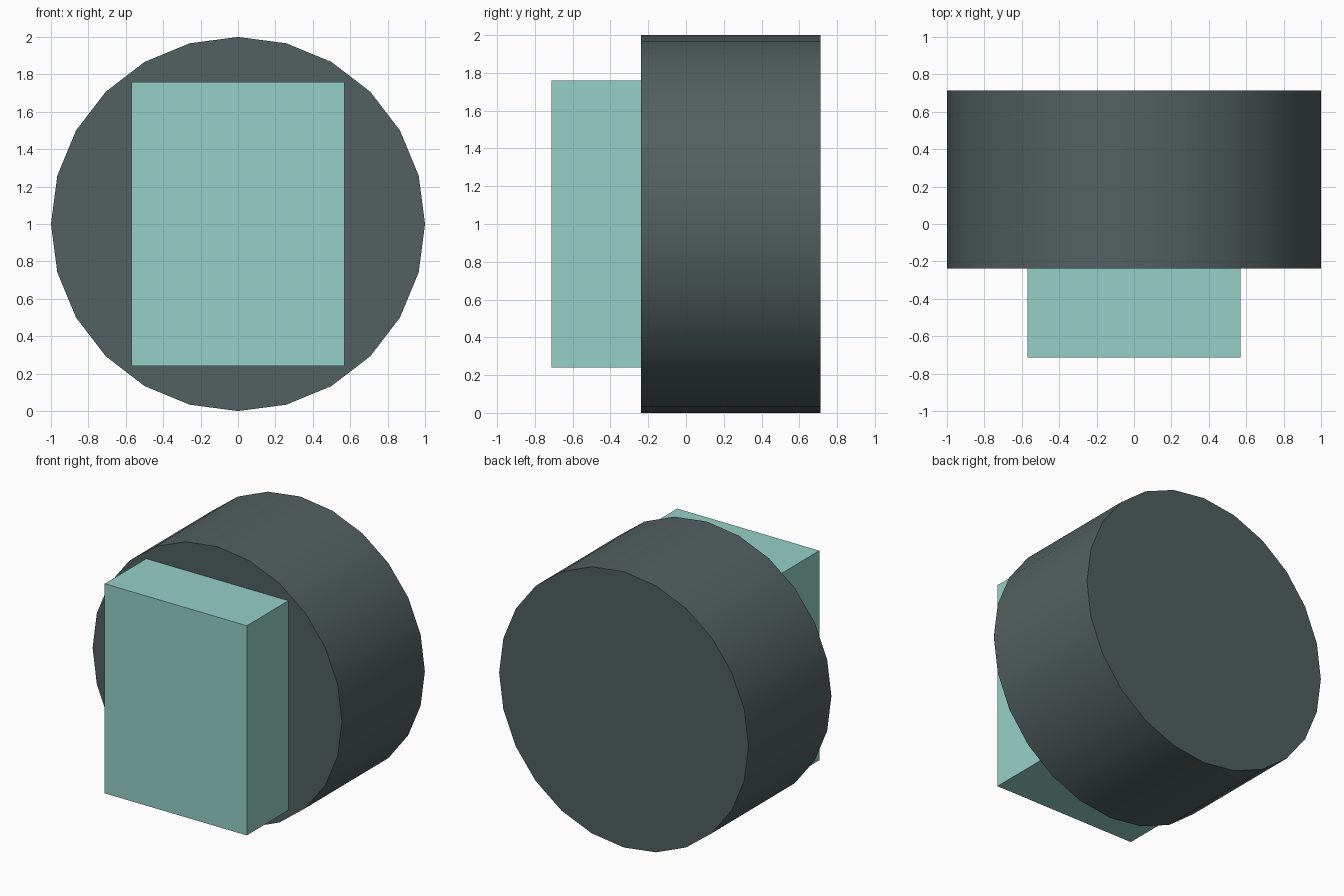
import bpy
import math

if "Cube" in bpy.data.objects:
    bpy.data.objects.remove(bpy.data.objects["Cube"])


def finish(obj, name, color):
    obj.name = name
    mat = bpy.data.materials.new(name + "_color")
    mat.diffuse_color = (*color, 1.0)
    mat.use_nodes = True
    mat.node_tree.nodes["Principled BSDF"].inputs["Base Color"].default_value = mat.diffuse_color
    obj.data.materials.append(mat)


FRONT, JOIN, BACK = -0.7125, -0.2375, 0.7125

# Round body: 24-sided drum lying along y, smooth sides with sharp rims
bpy.ops.mesh.primitive_cylinder_add(
    vertices=24, radius=1.0, depth=BACK - JOIN,
    location=(0, (JOIN + BACK) / 2, 1), rotation=(math.pi / 2, 0, 0))
bpy.ops.object.shade_smooth_by_angle(angle=math.radians(30))
finish(bpy.context.object, "round_body", (0.085, 0.117, 0.115))

# Front block: rectangular block seated on the drum's front face
bpy.ops.mesh.primitive_cube_add(size=1, location=(0, (FRONT + JOIN) / 2, 1))
block = bpy.context.object
block.scale = (1.14, JOIN - FRONT, 1.52)
bpy.ops.object.transform_apply(location=False, rotation=False, scale=True)
finish(block, "front_block", (0.30, 0.63, 0.56))
